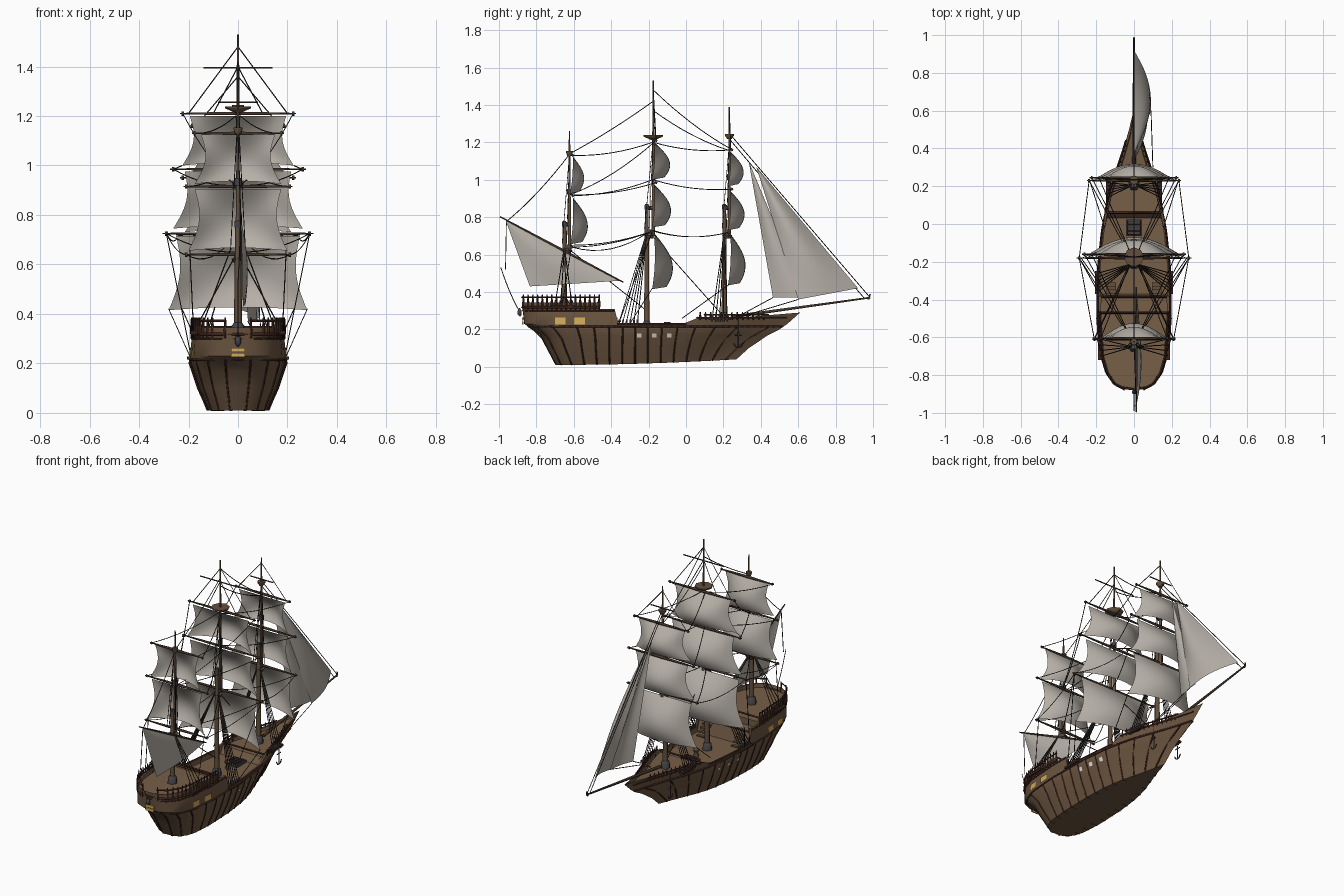
import bpy, bmesh, math
from mathutils import Vector as V

if "Cube" in bpy.data.objects:
    bpy.data.objects.remove(bpy.data.objects["Cube"])

def mat(name, c):
    m = bpy.data.materials.new(name)
    m.diffuse_color = (*c, 1)
    m.use_nodes = True
    m.node_tree.nodes["Principled BSDF"].inputs["Base Color"].default_value = m.diffuse_color
    return m
HULL = mat("hull_wood", (.15, .092, .052))
DECK = mat("deck_wood", (.18, .112, .063))
TRIM = mat("dark_red_trim", (.055, .02, .014))
SPAR = mat("spar_wood", (.125, .08, .047))
YARD = mat("dark_spar", (.06, .037, .024))
SAIL = mat("sail_cloth", (.47, .435, .39))
ROPE = mat("rope", (.035, .028, .021))
GOLD = mat("window_gold", (.65, .41, .10))
PORT = mat("gunport_white", (.85, .83, .78))
IRON = mat("iron", (.06, .06, .065))

def interp(t, x):
    if x <= t[0][0]: return t[0][1]
    for (a, p), (b, q) in zip(t, t[1:]):
        if x <= b: return p + (q - p) * (x - a) / (b - a)
    return t[-1][1]

def mesh_obj(name, verts, faces, mats, smooth=None):
    me = bpy.data.meshes.new(name)
    me.from_pydata([tuple(v) for v in verts], [], faces)
    for m in mats: me.materials.append(m)
    o = bpy.data.objects.new(name, me)
    bpy.context.collection.objects.link(o)
    if smooth:
        me.shade_smooth()
        me.set_sharp_from_angle(angle=math.radians(smooth))
    return o

def tubes(name, items, m, res=0):
    """items: (points, radius or list of radii) drawn as round bars"""
    cu = bpy.data.curves.new(name, 'CURVE')
    cu.dimensions = '3D'
    cu.bevel_depth, cu.bevel_resolution, cu.use_fill_caps = 1, res, True
    for pts, r in items:
        sp = cu.splines.new('POLY')
        sp.points.add(len(pts) - 1)
        for i, p in enumerate(pts):
            sp.points[i].co = (*p, 1)
            sp.points[i].radius = r[i] if isinstance(r, (list, tuple)) else r
    cu.materials.append(m)
    o = bpy.data.objects.new(name, cu)
    bpy.context.collection.objects.link(o)
    return o

def boxes(name, items, m):
    vs, fs = [], []
    for c, d in items:
        n = len(vs)
        vs += [V(c) + V((i * d[0], j * d[1], k * d[2])) / 2 for i in (-1, 1) for j in (-1, 1) for k in (-1, 1)]
        fs += [[n + i for i in f] for f in ((0, 1, 3, 2), (4, 6, 7, 5), (0, 4, 5, 1), (2, 3, 7, 6), (0, 2, 6, 4), (1, 5, 7, 3))]
    return mesh_obj(name, vs, fs, [m])

def flip(p): return V((-p[0], p[1], p[2]))
def both(items): return items + [([flip(p) for p in pts], r) for pts, r in items]

# hull surface: s runs stern to bow, z is height
STERN = [(0, -.69), (.02, -.70), (.17, -.78), (.2, -.82), (.23, -.865), (.37, -.88)]
BOW = [(0, .25), (.04, .27), (.14, .38), (.21, .52), (.29, .61), (.4, .62)]
PLAN = [(0, 0), (.001, .05), (.02, .11), (.06, .153), (.118, .18), (.25, .195), (.455, .19), (.59, .17),
        (.657, .152), (.724, .128), (.79, .095), (.86, .06), (.926, .03), (1, 0)]
FLARE = [(0, .62), (.03, .67), (.1, .83), (.2, 1), (.25, .985), (.37, .93)]
def H(s, z):
    a, b = interp(STERN, z), interp(BOW, z)
    return V((interp(PLAN, s) * interp(FLARE, z), a + (b - a) * s, z))
def S(y): return (y + .865) / 1.435
def HY(y, z):
    a, b = interp(STERN, z), interp(BOW, z)
    return H((y - a) / (b - a), z)

# hull and decks, lofted from half sections with stepped tops
TOPS = [(-.865, .345, .32), (-.47, .345, .32), (-.47, .31, .28), (-.39, .31, .28), (-.375, .27, .2),
        (-.35, .23, .2), (.0, .23, .2), (.06, .262, .2), (.06, .262, .245), (.3, .265, .245), (.57, .29, .275)]
st = []
for (y0, t0, d0), (y1, t1, d1) in zip(TOPS, TOPS[1:]):
    ss = {S(y0), S(y1)} | {s for s, _ in PLAN if S(y0) < s < S(y1)}
    for s in sorted(ss):
        k = (s - S(y0)) / (S(y1) - S(y0)) if y1 > y0 else 0
        st.append((min(s, 1), t0 + (t1 - t0) * k, d0 + (d1 - d0) * k))
    if y0 == y1: st[-1] = (S(y1), t1, d1)
verts, faces = [], []
for s, top, deck in st:
    lv = [min(z, top) for z in (.01 + .03 * s * s, .05, .1, .17, .2, .23, .29)] + [top]
    half = [H(s, z) for z in lv]
    inner = [V((max(0, H(s, z).x - .012), H(s, z).y, z)) for z in (top, deck)]
    ring = half + inner
    verts += ring + [flip(p) for p in reversed(ring)]
n = 20
for i in range(len(st) - 1):
    faces += [[i*n + j, i*n + (j+1) % n, (i+1)*n + (j+1) % n, (i+1)*n + j] for j in range(n)]
hull = mesh_obj("hull", verts, faces, [HULL, DECK])
for k, p in enumerate(hull.data.polygons):
    p.material_index = 1 if k % n in (8, 9, 10) else 0
bm = bmesh.new(); bm.from_mesh(hull.data)
bmesh.ops.remove_doubles(bm, verts=bm.verts, dist=.0004)
bmesh.ops.recalc_face_normals(bm, faces=bm.faces)
bm.to_mesh(hull.data); bm.free()
hull.data.shade_smooth(); hull.data.set_sharp_from_angle(angle=math.radians(30))

# ribs (upright amidships, raked at the ends) and wales on the outside
ribs = []
for s in [.0012, .03] + [.09 + i * .071 for i in range(13)]:
    z0 = .012 + .03 * s * s
    a, k = H(s, z0), abs(2 * s - 1) ** 1.5
    side = [HY(a.y + (H(s, z).y - a.y) * k, z) if .1 < s < .9 else H(s, z) for z in (z0, .05, .1, .15, .2, .215)]
    ribs.append(([V((a.x * .7, a.y, z0))] + side, .0045))
tubes("hull_ribs", both(ribs), TRIM)
def along(y0, y1, z, cnt=40):
    return [H(min(1, S(y0) + (S(y1) - S(y0)) * i / cnt), z) for i in range(cnt + 1)]
tubes("wales", both([(along(-.865, .56, .215), .006), (along(-.865, -.47, .318), .007), (along(-.865, -.39, .30), .004),
    (along(-.36, .02, .23), .005), (along(.06, .53, .262), .005)]), TRIM)

# rails with turned posts
def rail(y0, y1, z0, z1, cnt):
    out = [(along(y0, y1, z1), .005)]
    for i in range(cnt + 1):
        p = H(min(1, S(y0) + (S(y1) - S(y0)) * i / cnt), z0)
        out.append(([p, p + V((0, 0, (z1 - z0) * .5)), V((p.x, p.y, z1 + .014))], [.004, .007, .003]))
    return out
tubes("rail_posts", both(rail(-.862, -.47, .30, .372, 16) + rail(.08, .42, .25, .278, 12)), TRIM)
tubes("deck_cross_rails", [([(-.18, y, z), (.18, y, z)], .006) for y, z in ((-.47, .345), (-.385, .285))]
      + [([(-.14, .06, .262), (.14, .06, .262)], .006)], TRIM)

# windows and gun ports as thin plates following the side
def plates(name, spans, m):
    vs, fs = [], []
    for y0, y1, z0, z1 in spans:
        q = [HY(y, z) + V((.006, 0, 0)) for y, z in ((y0, z0), (y1, z0), (y1, z1), (y0, z1))]
        for quad in (q, [flip(p) for p in reversed(q)]):
            fs.append(list(range(len(vs), len(vs) + 4))); vs += quad
    return mesh_obj(name, vs, fs, [m])
plates("side_windows", [(-.70, -.645, .227, .264), (-.60, -.54, .227, .264)], GOLD)
plates("gun_ports", [(y, y + .024, .157, .179) for y in (-.262, -.182, -.102)], PORT)
boxes("stern_windows", [((0, -.874, z), (.056, .008, .016)) for z in (.234, .255)], GOLD)
tubes("stern_lantern", [([(0, -.885, .27), (0, -.89, .282), (0, -.89, .30), (0, -.89, .315)], [.005, .012, .012, .003])], IRON, 1)

# masts: lower mast, offset upper mast, doublings, bases and tops
MASTS = [(-.65, -.623, .32, .78, .62, 1.26), (-.21, -.175, .2, .87, .70, 1.53), (.205, .232, .245, .87, .70, 1.39)]
low, up, iron, discs = [], [], [], []
for yl, yu, z0, z1, z2, z3 in MASTS:
    low.append(([(0, yl, z0), (0, yl, z1)], [.017, .011]))
    up.append(([(0, yu, z2), (0, yu, z3)], [.011, .004]))
    iron += [([(0, yl, z0), (0, yl, z0 + .03), (0, yl, z0 + .045)], [.03, .027, .016]),
             ([(0, yl, z1 - .03), (0, yl, z1 - .005)], .015), ([(0, yu, z2 + .3), (0, yu, z2 + .33)], .015)]
    iron += [([(0, yl, z2 + .02), (0, yu, z2 + .02)], .015), ([(0, yl, z1 - .02), (0, yu, z1 - .02)], .012)]
    discs.append(([(0, yl + .015, z2 - .015), (0, yl + .015, z2 + .005)], [.016, .028]))
for y, z, r in ((-.175, 1.235, .052), (.232, 1.24, .024), (-.623, 1.15, .018)):
    discs.append(([(0, y, z - .022), (0, y, z - .004), (0, y, z + .004)], [.012, r, r]))
tubes("lower_masts", low, SPAR, 1)
tubes("upper_masts", up, SPAR, 1)
tubes("mast_fittings", iron, IRON, 1)
tubes("mast_tops", discs, SPAR, 2)
tubes("bowsprit", [([(0, .25, .268), (0, .985, .37)], [.010, .005]), ([(0, .975, .36), (0, .985, .388)], .005)], YARD, 1)

# yards: mast position, height, half length
YARDS = [(-.61, .64, .22), (-.605, .915, .22), (-.605, 1.13, .185),
         (-.18, .725, .305), (-.16, .985, .275), (-.16, 1.21, .235), (-.175, 1.395, .14),
         (.23, .72, .25), (.245, .95, .235), (.245, 1.16, .195), (.235, 1.255, .08)]
tubes("yards", [([(-w, y, z), (-w * .5, y, z), (0, y, z), (w * .5, y, z), (w, y, z)],
                 [.003, .006, .008, .006, .003] if w > .15 else .0035) for y, z, w in YARDS], YARD, 1)
tubes("yard_end_irons", both([([(w * .93, y, z), (w * .97, y, z)], .009) for y, z, w in YARDS if w > .15]), YARD)
tubes("lateen_yard", [([(.012, -.995, .803), (.012, -.66, .625), (.012, -.335, .452)], [.004, .007, .004])], YARD, 1)

# square sails, full in the middle and hollow at the sides
def square_sail(name, y, zt, zb, wt, wb, belly):
    N, vs = 12, []
    for j in range(N + 1):
        v = j / N
        w = wt + (wb - wt) * v - .03 * math.sin(math.pi * v)
        for i in range(N + 1):
            u = 2 * i / N - 1
            vs.append((u * w, y - .025 * v + (belly + .012) * math.sin(math.pi * .72 * v) * (1 - .85 * u * u),
                       zt + (zb - zt) * v + .012 * v * (1 - u * u)))
    fs = [[j*(N+1)+i, j*(N+1)+i+1, (j+1)*(N+1)+i+1, (j+1)*(N+1)+i] for j in range(N) for i in range(N)]
    mesh_obj(name, vs, fs, [SAIL], 60)
for nm, y, rows in (
    ("mizzen", -.605, ((.905, .655, .175, .20, .085), (1.125, .925, .15, .175, .065))),
    ("main", -.17, ((.715, .415, .25, .28, .105), (.975, .745, .215, .262, .095), (1.2, 1.0, .195, .225, .09))),
    ("fore", .238, ((.71, .435, .205, .235, .085), (.94, .73, .18, .215, .08), (1.15, .965, .16, .19, .075)))):
    for i, (zt, zb, wt, wb, b) in enumerate(rows):
        square_sail(f"{nm}_sail_{i + 1}", y, zt, zb, wt, wb, b)

# triangular sails
def tri_sail(name, head, tack, clew, belly):
    N, vs = 10, []
    head, tack, clew = V(head), V(tack), V(clew)
    for j in range(N + 1):
        for i in range(N + 1):
            a, b = j / N, i / N
            p = head.lerp(tack.lerp(clew, b), a)
            vs.append(p + V((belly * math.sin(math.pi * a * .8) * math.sin(math.pi * b), 0, 0)))
    fs = [[j*(N+1)+i, j*(N+1)+i+1, (j+1)*(N+1)+i+1, (j+1)*(N+1)+i] for j in range(N) for i in range(N)]
    mesh_obj(name, vs, fs, [SAIL], 60)
tri_sail("inner_jib", (0, .335, 1.10), (.08, .64, .37), (.04, .465, .37), .02)
tri_sail("outer_jib", (0, .375, 1.07), (0, .92, .42), (.09, .60, .36), .05)
tri_sail("lateen_sail", (.012, -.965, .785), (.012, -.35, .46), (.02, -.835, .43), .025)

# rigging
def sag(a, b, d=0, cnt=8):
    a, b = V(a), V(b)
    return ([a.lerp(b, i / cnt) - V((0, 0, 4 * d * (i / cnt) * (1 - i / cnt))) for i in range(cnt + 1)], .0023)
stays = [sag((0, -.175, 1.48), (0, .23, 1.17), .02), sag((0, -.175, 1.42), (0, -.62, 1.14), .01),
         sag((0, -.62, 1.14), (.012, -.95, .785), .02), sag((0, .23, 1.25), (0, .98, .375)), sag((0, .23, 1.22), (0, .95, .37)),
         sag((0, -.2, .72), (0, .2, .27), 0), sag((0, -.175, 1.37), (0, .22, 1.16), .02),
         sag((0, -.64, .64), (0, -.21, .3)), sag((.09, .60, .36), (.1, .3, .27)),
         sag((.04, .465, .37), (.09, .28, .27)), sag((.012, -.96, .78), (0, -.965, .52)), sag((0, -.99, .53), (0, -.88, .28), .02)]
pairs = [sag((w2 * .95, y2, z2), e, d) for (y2, z2, w2), e, d in (
    (YARDS[3], (.01, -.62, .65), .02), (YARDS[4], (.01, -.62, .92), .02), (YARDS[5], (.01, -.62, .92), .03),
    (YARDS[7], (.01, -.19, .73), .03), (YARDS[8], (.01, -.175, 1.0), .02), (YARDS[9], (.01, -.175, 1.2), .02),
    (YARDS[0], (.01, -.2, .72), .05), (YARDS[1], (.01, -.18, 1.0), .02), (YARDS[2], (.01, -.18, 1.2), .02),
    (YARDS[7], (.29, -.18, .73), .03), (YARDS[3], (.21, -.61, .64), .02), (YARDS[3], (.19, -.36, .23), 0))]
# backstays and clew lines
pairs += [sag((0, -.175, 1.48), (.2, -.16, 1.21)), sag((0, .232, 1.36), (.17, .24, 1.16)), sag((0, -.175, 1.4), (.1, -.16, 1.21)),
          sag((.225, -.18, 1.0), (.26, -.18, .985)), sag((.28, -.18, .42), (.195, -.3, .23)),
          sag((.235, .23, .44), (.155, -.02, .26)), sag((.195, -.61, .66), (.18, -.66, .34))]
tubes("stays", stays, ROPE)
tubes("braces", both(pairs), ROPE)
shr, dead = [], []
for yl, yu, zl, zu, x, zb, y0, y1, cnt in ((-.65, -.623, .64, 1.14, .175, .335, -.70, -.61, 4),
        (-.21, -.175, .72, 1.22, .19, .232, -.36, -.26, 6), (.205, .232, .72, 1.2, .142, .262, .14, .22, 5)):
    for i in range(cnt):
        y = y0 + (y1 - y0) * i / (cnt - 1)
        shr.append(([(.008, yl, zl), (x, y, zb)], .0026))
        dead.append(([(x, y, zb - .02), (x * .98, y + (yl - y) * .03, zb + .02)], .006))
    for dy in (-.012, .012):
        shr.append(([(.004, yu, zu), (.03, yl + dy, zl + .02)], .002))
tubes("shrouds", both(shr), ROPE)
tubes("deadeyes", both(dead), IRON)
boxes("chain_channels", [((sx * x, y, z), (.026, .12, .012)) for sx in (-1, 1)
      for x, y, z in ((.193, -.31, .222), (.178, -.66, .325), (.136, .18, .255))], TRIM)

# deck fittings
boxes("hatch_coaming", [((0, -.02, .207), (.085, .085, .016))], IRON)
tubes("hatch_grating", [([(-.038, -.055 + i * .0175, .217), (.038, -.055 + i * .0175, .217)], .002) for i in range(5)]
      + [([(-.035 + i * .0175, -.058, .217), (-.035 + i * .0175, .018, .217)], .002) for i in range(5)], TRIM)
tubes("capstan", [([(0, -.1, .2), (0, -.1, .225), (0, -.1, .24)], [.018, .012, .022])], SPAR, 1)
boxes("stairs", [((sx * .12, -.375 + i * .018, .26 - i * .017), (.05, .02, .008)) for sx in (-1, 1) for i in range(4)], SPAR)
tubes("anchors", both([([(.088, .28, .185), (.088, .28, .105)], .004), ([(.088, .255, .125), (.088, .265, .108), (.088, .28, .103),
      (.088, .295, .108), (.088, .305, .125)], .004), ([(.088, .262, .17), (.088, .298, .17)], .004),
      ([(.05, .28, .262), (.092, .28, .262)], .005), ([(.088, .28, .26), (.088, .28, .185)], .002)]), IRON)
